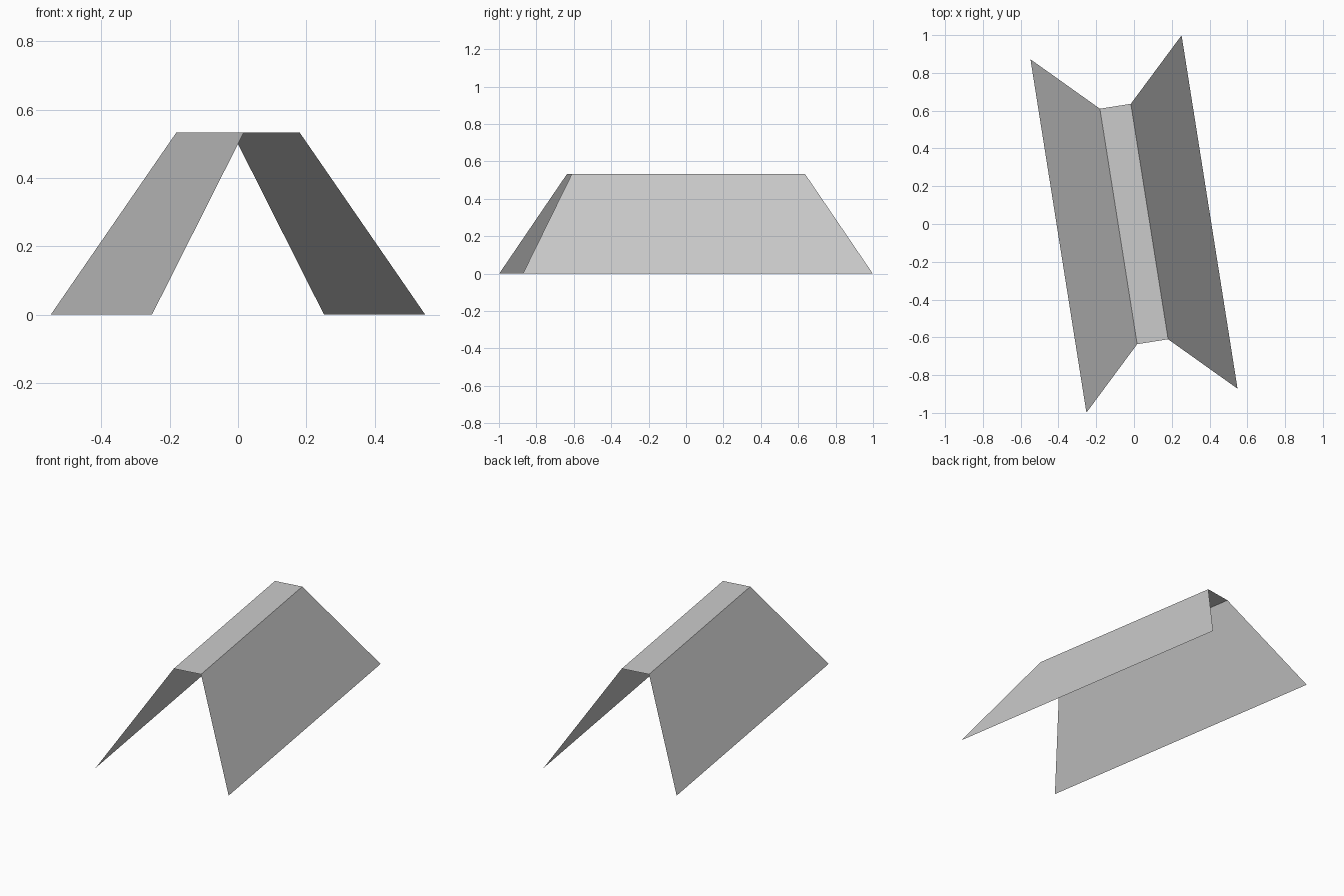
import bpy
import bmesh
from math import radians
from mathutils import Matrix

cube = bpy.data.objects.get("Cube")
if cube:
    bpy.data.objects.remove(cube, do_unlink=True)

HEIGHT = 0.533
BASE_HALF_WIDTH, BASE_HALF_LENGTH = 0.405, 0.947
RIDGE_HALF_WIDTH, RIDGE_HALF_LENGTH = 0.083, 0.631
YAW = radians(9)

# Single light grey finish
grey = bpy.data.materials.new("light_grey")
grey.use_nodes = True
colour = (0.6, 0.6, 0.6, 1)
grey.diffuse_color = colour
grey.node_tree.nodes["Principled BSDF"].inputs["Base Color"].default_value = colour

# Cross-section from left foot over the flat ridge to right foot: x, half length, z
profile = [
    (-BASE_HALF_WIDTH, BASE_HALF_LENGTH, 0),
    (-RIDGE_HALF_WIDTH, RIDGE_HALF_LENGTH, HEIGHT),
    (RIDGE_HALF_WIDTH, RIDGE_HALF_LENGTH, HEIGHT),
    (BASE_HALF_WIDTH, BASE_HALF_LENGTH, 0),
]

# Open folded sheet: two sloping sides joined by a ridge strip
bm = bmesh.new()
rows = [[bm.verts.new((x, side * half, z)) for side in (-1, 1)]
        for x, half, z in profile]
for a, b in zip(rows, rows[1:]):
    bm.faces.new((a[0], b[0], b[1], a[1]))
bmesh.ops.rotate(bm, verts=bm.verts, matrix=Matrix.Rotation(YAW, 3, "Z"))

mesh = bpy.data.meshes.new("folded_roof")
bm.to_mesh(mesh)
bm.free()
mesh.materials.append(grey)
roof = bpy.data.objects.new("folded_roof", mesh)
bpy.context.collection.objects.link(roof)
